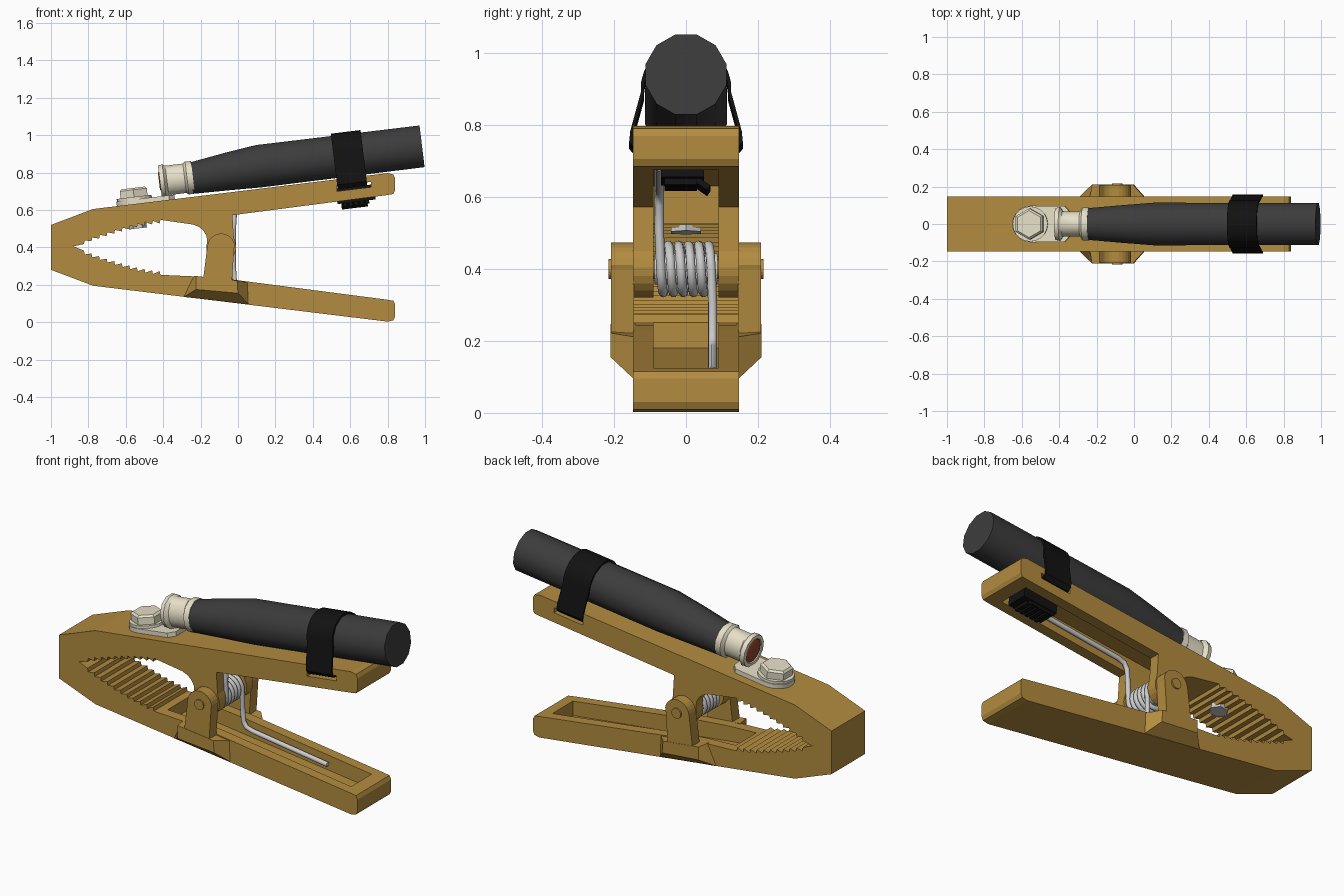
import bpy, bmesh, math
from math import sin, cos, pi, radians
from mathutils import Matrix, Vector

if "Cube" in bpy.data.objects:
    bpy.data.objects.remove(bpy.data.objects["Cube"])


def material(name, rgb):
    m = bpy.data.materials.new(name)
    m.diffuse_color = (*rgb, 1)
    m.use_nodes = True
    m.node_tree.nodes["Principled BSDF"].inputs["Base Color"].default_value = m.diffuse_color
    return m


BRASS = material("brass", (0.45, 0.26, 0.05))
CREAM = material("tinned_metal", (0.80, 0.75, 0.58))
RUBBER = material("rubber", (0.045, 0.045, 0.045))
BLACK = material("strap_black", (0.006, 0.006, 0.006))
COPPER = material("copper", (0.30, 0.06, 0.025))

# Frame lying on the sloping top of the upper handle
SLOPE = 0.122
HANDLE = Matrix.Translation((0, 0, 0.6995)) @ Matrix.Rotation(-math.atan(SLOPE), 4, 'Y')


def loft(name, rings, mat=None, frame=Matrix(), smooth=None, closed=False):
    """Skin equal-length rings of points; cap both ends unless closed."""
    bm = bmesh.new()
    rows = [[bm.verts.new(frame @ Vector(p)) for p in r] for r in rings]
    n = len(rows[0])
    for a, b in zip(rows, rows[1:] + (rows[:1] if closed else [])):
        for i in range(n):
            bm.faces.new((a[i], a[(i + 1) % n], b[(i + 1) % n], b[i]))
    if not closed:
        bm.faces.new(rows[0][::-1])
        bm.faces.new(rows[-1])
    bmesh.ops.recalc_face_normals(bm, faces=bm.faces)
    me = bpy.data.meshes.new(name)
    bm.to_mesh(me)
    bm.free()
    return finish(name, me, mat, smooth)


def finish(name, me, mat, smooth):
    if mat:
        me.materials.append(mat)
    if smooth:
        me.polygons.foreach_set("use_smooth", [True] * len(me.polygons))
        me.set_sharp_from_angle(angle=radians(smooth))
    ob = bpy.data.objects.new(name, me)
    bpy.context.collection.objects.link(ob)
    return ob


def prism(name, pts, y0, y1, mat=None):
    return loft(name, [[(x, y, z) for x, z in pts] for y in (y0, y1)], mat)


def plate(name, pts, z0, z1, mat, frame):
    return loft(name, [[(x, y, z) for x, y in pts] for z in (z0, z1)], mat, frame)


def circle(cx, cy, r, n, a0=0.0, a1=2 * pi, full=True):
    k = n if full else n - 1
    return [(cx + r * cos(a0 + (a1 - a0) * i / k), cy + r * sin(a0 + (a1 - a0) * i / k)) for i in range(n)]


def turned(name, stations, mat, n=12):
    """Rings along the handle: (u, height, half width, half height)."""
    ph = pi / n
    return loft(name, [[(u, ry * cos(ph + 2 * pi * i / n), h + rz * sin(ph + 2 * pi * i / n)) for i in range(n)]
                       for u, h, ry, rz in stations], mat, HANDLE, 35)


def cut(ob, cutter):
    mod = ob.modifiers.new("cut", 'BOOLEAN')
    mod.operation, mod.solver, mod.object = 'DIFFERENCE', 'EXACT', cutter
    me = bpy.data.meshes.new_from_object(ob.evaluated_get(bpy.context.evaluated_depsgraph_get()))
    ob.modifiers.clear()
    ob.data = me
    bpy.data.objects.remove(cutter)


def flip(pts):
    return [(x, 0.8 - z) for x, z in pts]


# Jaws: the lower one mirrors the upper about z = 0.4
PX, PZ = -0.09, 0.40


def jaw_profile(middle, sign):
    p = [(-1, 0.52), (-0.775, 0.605), (0.80, 0.797), (0.83, 0.79), (0.84, 0.77),
         (0.84, 0.705), (0.83, 0.685), (0.80, 0.68), (-0.03, 0.572)] + middle
    for i in range(11):                       # barbed teeth
        t = i / 11
        x, z = -0.415 - 0.445 * t, 0.547 - 0.125 * t ** 1.4
        p += [(x, z), (x - 0.004, z - 0.02)]
    p += [(-0.88 - 0.015 * i, 0.40 + sign * 0.006 * (-1) ** i) for i in range(8)]
    return p + [(-1, 0.40)]


lug = [(-0.022, 0.45)] + circle(PX, PZ, 0.08, 14, radians(20), radians(-200), False)
lug += [(-0.168, 0.46), (-0.185, 0.49), (-0.21, 0.51), (-0.24, 0.522)]
W = 0.148
upper_jaw = prism("upper_jaw", jaw_profile(lug, 1), -W, W, BRASS)
cut(upper_jaw, prism("cutter", [(-0.26, 0.63), (0.76, 0.755), (0.76, 0.25), (-0.26, 0.25)], -0.09, 0.09))
cut(upper_jaw, prism("cutter", [(0.53, 0.70), (0.71, 0.722), (0.71, 0.75), (0.53, 0.728)], -0.3, 0.3))
lower_jaw = prism("lower_jaw", flip(jaw_profile([(-0.19, 0.557)], -1)), -W, W, BRASS)
cut(lower_jaw, prism("cutter", flip([(-0.37, 0.62), (0.76, 0.755), (0.76, 0.4), (-0.37, 0.4)]), -0.09, 0.09))

# Outer hinge ears and their flared bosses on the lower jaw
ear = [(-0.19, 0.20), (-0.165, 0.40)] + circle(PX, PZ, 0.074, 12, pi * 0.95, pi * 0.05, False)
ear += [(-0.02, 0.40), (-0.035, 0.18)]
for s, side in ((-1, "front"), (1, "back")):
    prism(side + "_hinge_ear", ear, s * 0.145, s * 0.208, BRASS)
    loft(side + "_ear_boss", [
        [(-0.29, s * 0.14, 0.135), (0.055, s * 0.14, 0.097), (0.05, s * 0.14, 0.212), (-0.235, s * 0.14, 0.248)],
        [(-0.29, s * 0.148, 0.135), (0.055, s * 0.148, 0.097), (0.05, s * 0.148, 0.212), (-0.235, s * 0.148, 0.248)],
        [(-0.225, s * 0.21, 0.175), (0.0, s * 0.21, 0.155), (-0.005, s * 0.21, 0.222), (-0.225, s * 0.21, 0.247)]],
        BRASS)

# Hinge pin, sleeve and torsion spring
pin = prism("hinge_pin", circle(PX, PZ, 0.028, 20), -0.216, 0.216, BRASS)
sleeve = prism("spring_sleeve", circle(PX, PZ, 0.043, 20), -0.088, 0.088)
R, TURNS, N = 0.066, 5, 120
leg = [(0.50, 0.685), (0.04, 0.622), (0.0, 0.61), (-0.018, 0.58), (-0.024, 0.5)]
path = [(x, -0.074, z) for x, z in leg]
path += [(PX + R * cos(2 * pi * TURNS * i / N), -0.07 + 0.14 * i / N, PZ - R * sin(2 * pi * TURNS * i / N))
         for i in range(N + 1)]
path += [(x, 0.074, z) for x, z in flip(leg[::-1])]
cu = bpy.data.curves.new("spring_curve", 'CURVE')
cu.dimensions, cu.bevel_depth, cu.bevel_resolution, cu.use_fill_caps = '3D', 0.013, 2, True
sp = cu.splines.new('POLY')
sp.points.add(len(path) - 1)
for pt, co in zip(sp.points, path):
    pt.co = (*co, 1)
tmp = bpy.data.objects.new("spring_helper", cu)
bpy.context.collection.objects.link(tmp)
me = bpy.data.meshes.new_from_object(tmp.evaluated_get(bpy.context.evaluated_depsgraph_get()))
bpy.data.objects.remove(tmp)
finish("torsion_spring", me, None, 50)

# Cable with tapered boot
turned("cable", [(-0.24, 0.100, 0.087, 0.087), (-0.05, 0.112, 0.104, 0.104),
                 (0.125, 0.120, 0.118, 0.118), (1.006, 0.120, 0.116, 0.116)], RUBBER)

# Crimped ferrule with copper core
turned("crimp_ferrule", [(-0.38, 0.104, 0.066, 0.066), (-0.408, 0.104, 0.068, 0.068), (-0.408, 0.104, 0.088, 0.088),
                         (-0.385, 0.104, 0.093, 0.091), (-0.37, 0.104, 0.07, 0.082), (-0.275, 0.104, 0.07, 0.082),
                         (-0.262, 0.104, 0.091, 0.092), (-0.23, 0.104, 0.09, 0.09)], CREAM)
turned("copper_core", [(-0.413, 0.104, 0.045, 0.045), (-0.404, 0.104, 0.064, 0.064),
                       (-0.30, 0.104, 0.064, 0.064)], COPPER)

# Terminal plate, bolt and nut
BX = -0.555
tab = circle(BX, 0, 0.098, 14, pi / 2, 1.5 * pi, False) + [(-0.37, -0.095), (-0.34, -0.06), (-0.34, 0.06), (-0.37, 0.095)]
plate("terminal_plate", tab, -0.003, 0.024, CREAM, HANDLE)
plate("bolt_flange", circle(BX, 0, 0.094, 20), 0.02, 0.038, CREAM, HANDLE)
loft("bolt_head", [[(x, y, h) for x, y in circle(BX, 0, r, 6, pi / 6, pi / 6 + 2 * pi)]
                   for r, h in ((0.084, 0.035), (0.084, 0.076), (0.072, 0.086))], CREAM, HANDLE)
plate("nut", circle(BX, 0, 0.048, 6), -0.132, -0.06, None, HANDLE)

# Strap looping round the cable and through the handle slots
loop = circle(0, 0.12, 0.126, 15, radians(-5), radians(185), False)
loop += [(-0.155, 0.0), (-0.158, -0.03), (-0.14, -0.052), (0.14, -0.052), (0.158, -0.03), (0.155, 0.0)]
rings = []
for y, h in loop:
    yi, hi = y * 0.93, 0.05 + (h - 0.05) * 0.93
    rings.append([(0.53, y, h), (0.69, y, h), (0.69, yi, hi), (0.53, yi, hi)])
loft("cable_strap", rings, BLACK, HANDLE, 40, True)


def box(name, u0, u1, y0, y1, h0, h1, frame=HANDLE):
    return plate(name, [(u0, y0), (u1, y0), (u1, y1), (u0, y1)], h0, h1, BLACK, frame)


# Strap buckle under the handle, with ribs and a loose tail
box("strap_buckle", 0.52, 0.725, -0.07, 0.05, -0.132, -0.05)
for i in range(5):
    box("buckle_rib", 0.55 + 0.03 * i, 0.57 + 0.03 * i, -0.06, 0.03, -0.15, -0.128)
box("strap_tail", 0.54, 0.68, 0.0, 0.065, -0.008, 0.008,
    HANDLE @ Matrix.Translation((0, 0.01, -0.12)) @ Matrix.Rotation(radians(-35), 4, 'X'))
